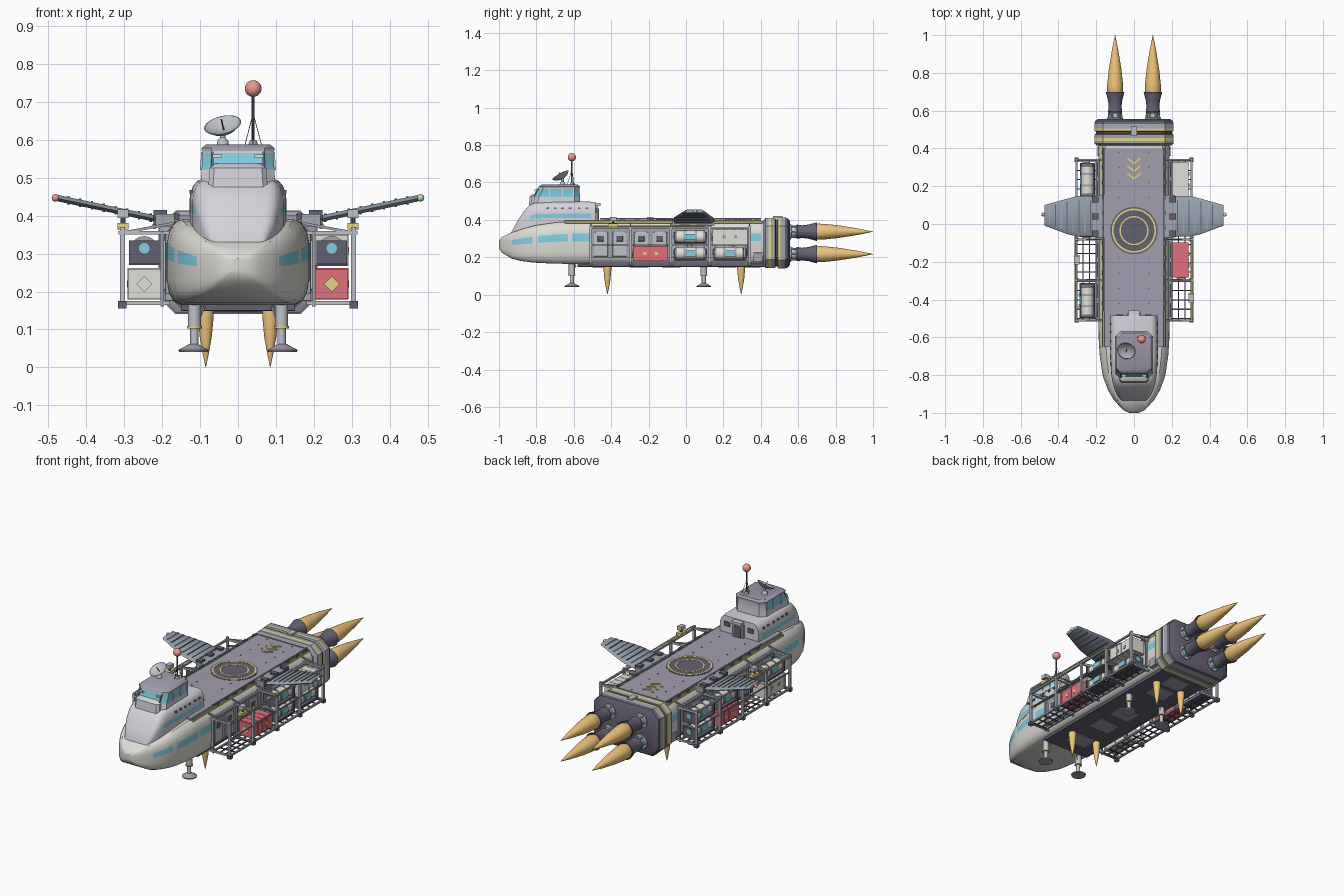
import bpy, bmesh, math
from mathutils import Vector as V, Matrix

if "Cube" in bpy.data.objects:
    bpy.data.objects.remove(bpy.data.objects["Cube"])

COL = dict(hull=(.72,.71,.67), tower=(.66,.65,.70), deck=(.36,.34,.42), dark=(.13,.12,.17), grey=(.36,.38,.44),
           steel=(.52,.54,.58), blue=(.22,.62,.76), yellow=(.78,.66,.22), flame=(.86,.55,.20), red=(.75,.16,.2),
           cream=(.75,.74,.68), wing=(.30,.36,.42), coral=(.85,.32,.27), green=(.45,.8,.45))
MATS = {}
for k, c in COL.items():
    MATS[k] = bpy.data.materials.new(k)
    MATS[k].diffuse_color = (*c, 1)

class Part:
    """Collects shapes of several colours into one named object."""
    def __init__(s, name):
        s.name, s.bm, s.mats = name, bmesh.new(), []
    def mi(s, m):
        if m not in s.mats: s.mats.append(m)
        return s.mats.index(m)
    def loft(s, rings, m, pick=None):
        vs = [[s.bm.verts.new(p) for p in r] for r in rings]
        n = len(vs[0])
        for i in range(len(vs) - 1):
            for j in range(n):
                k = (j + 1) % n
                f = s.bm.faces.new((vs[i][j], vs[i][k], vs[i+1][k], vs[i+1][j]))
                f.material_index = s.mi((pick and pick(i, j)) or m)
        for r in (vs[0], vs[-1]):
            s.bm.faces.new(r).material_index = s.mi(m)
    def lathe(s, a, d, prof, m, n=24):
        d = V(d).normalized(); u = d.orthogonal().normalized(); w = d.cross(u)
        s.loft([[V(a) + d*t + (u*math.cos(q*math.tau/n) + w*math.sin(q*math.tau/n))*r for q in range(n)]
                for r, t in prof], m)
    def rod(s, a, b, r, m, n=10):
        d = V(b) - V(a); s.lathe(a, d, [(r, 0), (r, d.length)], m, n)
    def box(s, c, size, m, rot=None):
        M = Matrix.Translation(c) @ (rot or Matrix()) @ Matrix.Diagonal((*size, 1))
        for v in bmesh.ops.create_cube(s.bm, size=1, matrix=M)['verts']:
            for f in v.link_faces: f.material_index = s.mi(m)
    def beam(s, a, b, t, m):
        d = V(b) - V(a)
        s.box((V(a) + V(b))/2, (t, t, d.length), m, d.to_track_quat('Z', 'Y').to_matrix().to_4x4())
    def ball(s, c, r, m):
        for v in bmesh.ops.create_uvsphere(s.bm, u_segments=20, v_segments=12, radius=r,
                                           matrix=Matrix.Translation(c))['verts']:
            for f in v.link_faces: f.material_index = s.mi(m)
    def done(s, bevel=0, angle=35):
        bmesh.ops.recalc_face_normals(s.bm, faces=s.bm.faces)
        for f in s.bm.faces: f.smooth = True
        for e in s.bm.edges: e.smooth = e.calc_face_angle(0) < math.radians(angle)
        me = bpy.data.meshes.new(s.name); s.bm.to_mesh(me); s.bm.free()
        for m in s.mats: me.materials.append(MATS[m])
        o = bpy.data.objects.new(s.name, me); bpy.context.collection.objects.link(o)
        if bevel:
            b = o.modifiers.new('bevel', 'BEVEL'); b.width = bevel; b.segments = 2; b.limit_method = 'ANGLE'

def section(half, y, w, zb, zt):
    h = [(u*w, y, zb + v*(zt - zb)) for u, v in half]
    return h + [(-x, y, z) for x, y, z in h[-2:0:-1]]
def octo(w, a0, a1, c, t, axis):
    p = [(w-c, a0), (w, a0+c), (w, a1-c), (w-c, a1), (c-w, a1), (-w, a1-c), (-w, a0+c), (c-w, a0)]
    return [(x, a, t) if axis == 'z' else (x, t, a) for x, a in p]

# Main hull with blue side stripe
half = [(0,0),(.8,0),(.9,.04),(.97,.14),(1,.28),(1,.53),(1,.71),(.97,.84),(.9,.94),(.8,1),(0,1)]
st = [(-1,.025,.25,.287),(-.985,.058,.225,.308),(-.93,.108,.192,.333),(-.88,.137,.18,.35),(-.82,.16,.172,.367),
      (-.79,.168,.17,.373),(-.7,.181,.166,.386),(-.63,.186,.165,.391),(-.61,.187,.165,.392),(-.5,.188,.165,.393),
      (.34,.188,.165,.393),(.40,.188,.165,.393),(.43,.188,.165,.393)]
p = Part('hull')
p.loft([section(half, *q) for q in st], 'hull',
       lambda i, j: 'blue' if j in (5, 14) and i in (2, 3, 5, 6, 8, 10) else None)
p.done()

# Hull side walls behind the cargo, doors, trim lines and keel plates
p = Part('hull_panels')
for s in (-1, 1):
    p.box((s*.186, -.085, .275), (.012, .85, .16), 'grey')
    for y in (-.455, -.355, -.24, -.14, -.03, .07, .19, .29):
        p.box((s*.193, y, .27), (.008, .075, .13), 'steel')
        p.box((s*.197, y, .30), (.006, .035, .03), 'dark')
    p.box((s*.166, -.12, .388), (.006, 1.06, .012), 'yellow')
    p.box((s*.178, .385, .2), (.03, .05, .05), 'grey')
p.box((0, -.08, .158), (.3, 1.0, .018), 'dark')
for y in (-.45, -.25, -.08, .22, .35):
    p.box((0, y, .15), (.13, .1, .008), 'deck')
p.done(.002)

# Flight deck, landing rings, chevrons, rivets and edge rails
p = Part('deck')
p.box((0, -.125, .393), (.31, 1.05, .014), 'deck')
def ring(r0, r1, z, m):
    p.lathe((0, -.035, z), (0, 0, 1), [(r0, 0), (r0, .003), (r1, .003), (r1, 0)], m, 48)
p.lathe((0, -.035, .4), (0, 0, 1), [(.125, 0), (.125, .0015)], 'dark', 48)
ring(.108, .117, .4, 'yellow'); ring(.07, .077, .4, 'yellow')
for y in (.26, .30, .34):
    for s in (-1, 1):
        p.beam((0, y - .02, .4), (s*.035, y + .008, .4), .009, 'yellow')
for s in (-1, 1):
    for k in range(11):
        y = -.42 + k*.08
        p.lathe((s*.08, y, .4), (0, 0, 1), [(.004, 0), (.004, .002)], 'dark', 8) if abs(y + .035) > .1 else None
        p.box((s*.162, y, .398), (.014, .02, .018), 'dark')
    p.rod((s*.16, -.46, .406), (s*.16, .4, .406), .004, 'grey', 6)
p.done()

# Superstructure with stripe, ports and rear doors
half2 = [(0,0),(1,0),(1,.51),(1,.64),(.99,.76),(.93,.89),(.84,.97),(.74,1),(0,1)]
st2 = [(-.935,.068,.3,.332),(-.90,.092,.31,.395),(-.865,.106,.32,.448),(-.835,.114,.32,.48),(-.8,.12,.32,.493),
       (-.7,.127,.32,.497),(-.6,.128,.32,.497),(-.51,.127,.32,.497),(-.485,.124,.32,.495)]
p = Part('superstructure')
p.loft([section(half2, *q) for q in st2], 'tower', lambda i, j: 'blue' if j in (2, 13) and 3 <= i < 7 else None)
for s in (-1, 1):
    for y in (-.74, -.7, -.66, -.62, -.57, -.53):
        p.box((s*.123, y, .463), (.01, .014, .009), 'dark')
    p.box((s*.075, -.484, .45), (.035, .01, .025), 'dark')
p.box((0, -.48, .435), (.07, .02, .075), 'grey')
p.box((0, -.472, .43), (.045, .012, .06), 'dark')
p.box((0, -.475, .482), (.06, .035, .014), 'tower')
p.done()

# Bridge with window band, hood and dark roof
p = Part('bridge')
p.loft([octo(.098,-.825,-.565,.03,.485,'z'), octo(.096,-.815,-.567,.028,.522,'z'), octo(.093,-.79,-.57,.026,.565,'z'),
        octo(.095,-.79,-.568,.026,.572,'z')], 'tower', lambda i, j: 'blue' if i == 1 and j not in (3, 4) else None)
p.loft([octo(.096,-.792,-.567,.026,.57,'z'), octo(.096,-.788,-.567,.026,.578,'z'), octo(.084,-.772,-.578,.022,.588,'z')], 'deck')
for s in (-1, 1):
    for y in (-.73, -.66, -.6):
        p.beam((s*.097, y, .52), (s*.094, y, .567), .006, 'tower')
    p.beam((s*.068, -.817, .52), (s*.067, -.79, .567), .006, 'dark')
    p.box((s*.055, -.803, .557), (.024, .012, .009), 'cream')
p.loft([octo(.078,-.84,-.79,.012,.475,'z'), octo(.075,-.835,-.79,.012,.525,'z'), octo(.062,-.822,-.79,.012,.537,'z')], 'tower')
p.done()

# Mast with stays and beacon
p = Part('mast')
p.rod((.04, -.61, .58), (.04, -.61, .72), .004, 'dark')
p.lathe((.04, -.61, .585), (0, 0, 1), [(.014, 0), (.008, .015)], 'grey')
for k in range(3):
    a = k*math.tau/3 + .5
    p.rod((.04 + .025*math.cos(a), -.61 + .025*math.sin(a), .587), (.04, -.61, .67), .001, 'dark', 5)
p.ball((.04, -.61, .735), .022, 'coral')
p.done()

# Dish antenna
p = Part('dish')
c, d = V((-.04, -.67, .637)), V((-.2, -.48, .86)).normalized()
p.lathe((-.04, -.66, .586), (0, 0, 1), [(.016, 0), (.014, .012), (.007, .02), (.007, .035)], 'steel')
p.lathe(c, d, [(.01,-.02), (.033,-.012), (.05,.002), (.047,.003), (.03,-.007), (.004,-.013)], 'steel', 32)
p.rod(c - d*.013, c + d*.02, .002, 'dark', 6)
p.done()

# Cargo racks: open frames, slatted floors and their loads
bays = [(-.51, -.3), (-.295, -.085), (-.08, .125), (.13, .34)]
loads = {1: [(None, None), ('red', None), ('tank', 'tank'), ('tank', 'cream')],
         -1: [('cream', 'tank'), (None, None), ('red', 'tank'), ('tank', 'tank')]}
for s in (-1, 1):
    side = 'right' if s > 0 else 'left'
    p = Part(side + '_cargo_rack')
    for x in (.2, .305):
        for z in (.17, .265, .355):
            if x > .21 or z != .265:
                p.beam((s*x, -.515, z), (s*x, .345, z), .010 if z != .265 else .006, 'grey')
    for y in (-.51, -.297, -.082, .127, .34):
        p.beam((s*.305, y, .155), (s*.305, y, .37), .013, 'steel')
        p.beam((s*.2, y, .16), (s*.2, y, .36), .009, 'grey')
        for z in (.17, .355):
            p.beam((s*.18, y, z), (s*.315, y, z), .010, 'steel')
        p.beam((s*.17, y, .38), (s*.305, y, .355), .007, 'grey')
        p.box((s*.305, y, .165), (.022, .022, .02), 'dark')
    for k in range(18):
        p.beam((s*.2, -.5 + k*.049, .168), (s*.305, -.5 + k*.049, .168), .006, 'dark')
    for x in (.235, .27):
        p.beam((s*x, -.51, .168), (s*x, .34, .168), .006, 'dark')
    p.rod((s*.312, -.5, .366), (s*.312, .1, .366), .004, 'yellow', 6)
    y = -.39 if s > 0 else -.19
    p.box((s*.303, y, .372), (.03, .05, .018), 'yellow')
    p.rod((s*.303, y, .37), (s*.303, y, .40), .007, 'dark')
    p.box((s*.303, y, .405), (.028, .035, .022), 'steel')
    p.done()
    p = Part(side + '_cargo')
    for (y0, y1), pair in zip(bays, loads[s]):
        for kind, z in zip(pair, (.22, .309)):
            y, x = (y0 + y1)/2, s*.247
            if kind == 'tank':
                p.lathe((x, y0 + .022, z), (0, 1, 0), [(.02, 0), (.034, .008), (.034, .152), (.02, .16)], 'cream')
                for q in (y0 + .028, y - .03, y + .03, y1 - .028):
                    p.lathe((x, q - .005, z), (0, 1, 0), [(.037, 0), (.037, .01)], 'grey')
                for q in (y0 + .02, y1 - .02):
                    p.box((x, q, z - .005), (.08, .008, .062), 'dark')
                    p.lathe((x, q - .007, z + .005), (0, 1, 0), [(.014, 0), (.014, .014)], 'blue')
                p.box((x, y, z - .034), (.08, .16, .01), 'dark')
                p.box((x + s*.034, y, z), (.01, .05, .03), 'blue')
            elif kind:
                p.box((x, y, z), (.085, .185, .08), kind)
                for q in (-.08, -.04, 0, .04, .08):
                    p.box((x, y + q, z), (.089, .008, .083), kind)
                for q in (-.03, .03):
                    p.box((x + s*.044, y + q, z), (.004, .018, .018), 'yellow' if kind == 'red' else 'grey')
                p.box((x, y0 + .01, z), (.03, .006, .03), 'yellow' if kind == 'red' else 'cream',
                      Matrix.Rotation(math.pi/4, 4, 'Y'))
    p.done()

    # Raised ribbed wing with tip light and root housing
    p = Part(side + '_wing')
    zz = lambda x: .392 + .21*(x - .22)
    plan = [(.15,-.07,.15), (.30,-.065,.148), (.35,-.055,.135), (.475,-.008,.1)]
    p.loft([[(s*x, a, zz(x)), (s*x, a + .015, zz(x) + .009), (s*x, b - .015, zz(x) + .009), (s*x, b, zz(x)),
             (s*x, b - .015, zz(x) - .008), (s*x, a + .015, zz(x) - .008)] for x, a, b in plan], 'wing')
    for k in range(8):
        x = .23 + k*.031
        t = max(0, (x - .33)/.145)
        for dz in (.009, -.008):
            p.beam((s*x, -.045 + .05*t, zz(x) + dz), (s*x, .125 - .038*t, zz(x) + dz), .006, 'grey' if k % 2 else 'dark')
    p.box((s*.185, .04, .388), (.065, .225, .034), 'grey')
    for y in (-.05, .04, .13):
        p.box((s*.205, y, .395), (.035, .03, .04), 'dark')
    p.rod((s*.22, -.06, .372), (s*.22, .14, .372), .008, 'steel')
    p.ball((s*.481, .05, .447), .010, 'green' if s > 0 else 'coral')
    p.done()

# Engine block with grooved bands
p = Part('engine_block')
prof = [(.415,.195,'grey'),(.425,.208,'grey'),(.44,.208,'yellow'),(.455,.208,'grey'),(.475,.208,'dark'),(.48,.2,'dark'),
        (.488,.2,'grey'),(.492,.21,'yellow'),(.505,.21,'grey'),(.53,.21,'dark'),(.545,.205,'dark'),(.556,.19,'dark')]
p.loft([octo(w, .277 - w + .074, .277 + w - .074, .045, y, 'y') for y, w, m in prof], 'dark', lambda i, j: prof[i][2])
p.box((0, .49, .416), (.03, .05, .012), 'steel')
p.done()

# Four main nozzles with exhaust flames
p, f = Part('main_nozzles'), Part('main_flames')
for x in (-.1, .1):
    for z in (.217, .337):
        p.lathe((x, .55, z), (0, 1, 0), [(.042, 0), (.042, .012), (.028, .014), (.028, .05)], 'steel')
        for k in range(6):
            a = k*math.tau/6
            p.rod((x + .036*math.cos(a), .555, z + .036*math.sin(a)), (x + .03*math.cos(a), .6, z + .03*math.sin(a)), .005, 'blue', 6)
        p.lathe((x, .585, z), (0, 1, 0), [(.033,0), (.038,.01), (.034,.035), (.038,.07), (.05,.115), (.046,.115), (.03,.08)], 'dark', 28)
        f.lathe((x, .685, z), (0, 1, 0), [(.036,0), (.043,.02), (.042,.055), (.034,.13), (.018,.23), (.0006,.315)], 'flame', 28)
p.done(); f.done(angle=60)

# Landing legs and downward thruster flames
p, f = Part('landing_legs'), Part('lift_flames')
for x in (-.085, .085):
    s = 1 if x > 0 else -1
    for y in (-.61, .095):
        p.lathe((s*.115, y, .17), (0, 0, -1), [(.017,0), (.017,.062), (.011,.064), (.011,.115)], 'steel', 16)
        p.lathe((s*.115, y, .103), (0, 0, 1), [(.02, 0), (.02, .006)], 'yellow', 16)
        p.lathe((s*.117, y, .04), (0, 0, 1), [(.038, 0), (.04, .006), (.018, .018), (.012, .022)], 'deck')
        p.beam((s*.09, y + .02, .16), (s*.112, y, .11), .006, 'grey')
    for y in (-.42, .295):
        f.lathe((x, y, .165), (0, 0, -1), [(.026, 0), (.026, .01)], 'dark')
        f.lathe((x, y, .156), (0, 0, -1), [(.021,0), (.021,.02), (.016,.075), (.008,.12), (.0005,.156)], 'flame')
p.done(); f.done(angle=60)

for m in bpy.data.materials:
    if m.users and not m.is_grease_pencil:
        m.use_nodes = True
        m.node_tree.nodes["Principled BSDF"].inputs["Base Color"].default_value = m.diffuse_color
